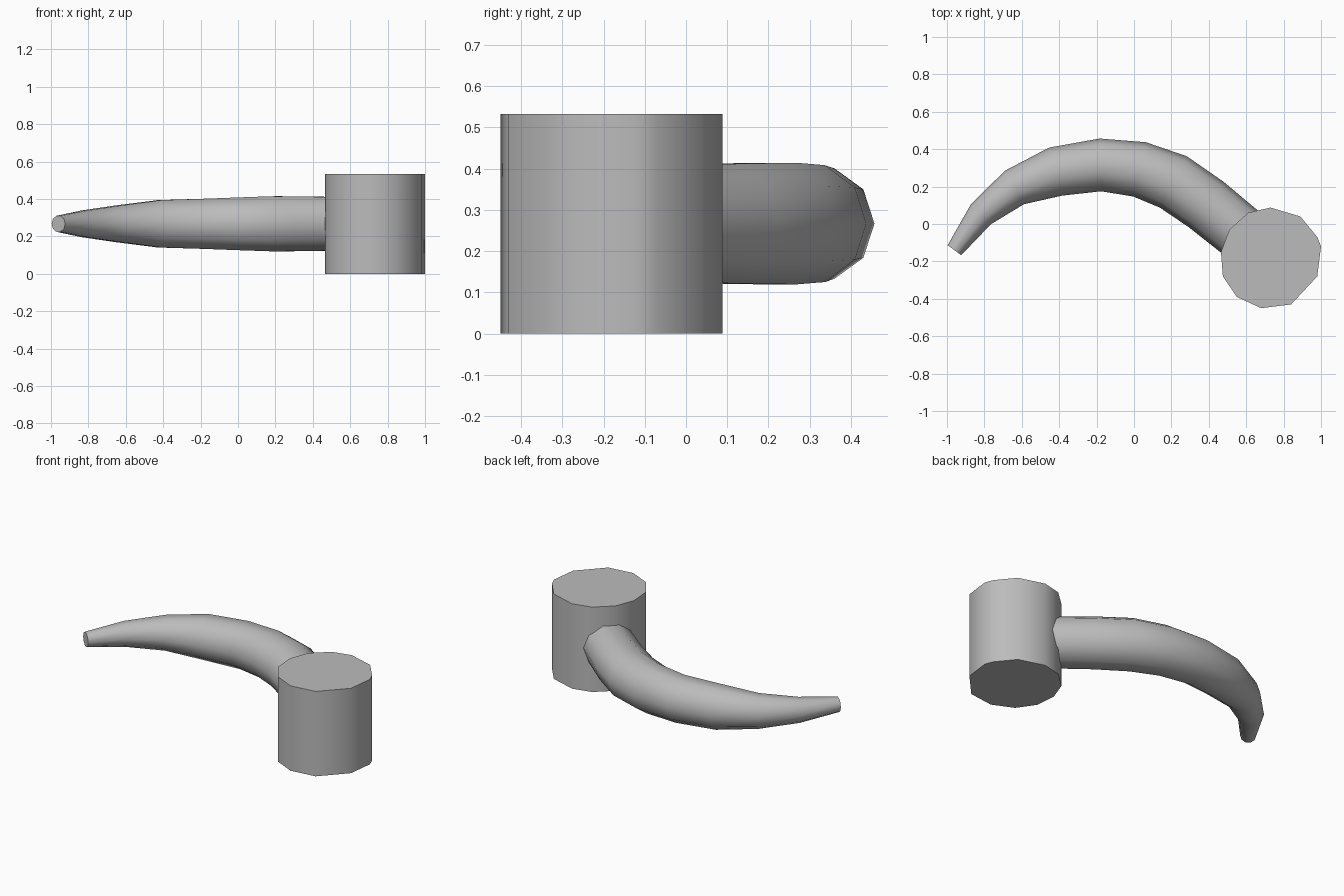
import bpy, bmesh, math
from mathutils import Vector

if "Cube" in bpy.data.objects:
    bpy.data.objects.remove(bpy.data.objects["Cube"], do_unlink=True)

grey = bpy.data.materials.new("plain grey")
grey.use_nodes = True
colour = (0.5, 0.5, 0.5, 1)
grey.diffuse_color = colour
grey.node_tree.nodes["Principled BSDF"].inputs["Base Color"].default_value = colour


def loft(name, rings, angle):
    """Skin a list of equal-sized point rings and cap both ends."""
    bm = bmesh.new()
    loops = [[bm.verts.new(p) for p in ring] for ring in rings]
    n = len(loops[0])
    for a, b in zip(loops, loops[1:]):
        for i in range(n):
            j = (i + 1) % n
            bm.faces.new((a[i], a[j], b[j], b[i]))
    bm.faces.new(loops[0][::-1])
    bm.faces.new(loops[-1])
    bmesh.ops.recalc_face_normals(bm, faces=bm.faces)
    mesh = bpy.data.meshes.new(name)
    bm.to_mesh(mesh)
    bm.free()
    mesh.materials.append(grey)
    obj = bpy.data.objects.new(name, mesh)
    bpy.context.collection.objects.link(obj)
    bpy.ops.object.select_all(action='DESELECT')
    obj.select_set(True)
    bpy.context.view_layer.objects.active = obj
    bpy.ops.object.shade_smooth_by_angle(angle=math.radians(angle))
    return obj


# Upright drum with slightly uneven sides
outline = [(1, -.12), (.98, -.28), (.84, -.43), (.68, -.45), (.55, -.39),
           (.475, -.28), (.465, -.15), (.51, -.03), (.61, .06), (.73, .088),
           (.89, .04), (.98, -.07)]
loft("drum", [[(x, y, z) for x, y in outline] for z in (0, .533)], 40)

# Curved tapering arm: centre x, centre y, radius from the tip to the drum
path = [(-.96, -.14, .045), (-.82, .05, .075), (-.64, .195, .103),
        (-.42, .28, .133), (-.18, .316, .141), (.03, .292, .149),
        (.21, .225, .155), (.385, .105, .153), (.6, -.07, .149)]
centres = [Vector((x, y, .267)) for x, y, r in path]
sides = 10
rings = []
for k, (x, y, r) in enumerate(path):
    along = centres[min(k + 1, len(path) - 1)] - centres[max(k - 1, 0)]
    across = along.cross(Vector((0, 0, 1))).normalized()
    rings.append([centres[k] + r * (across * math.cos(t) + Vector((0, 0, math.sin(t))))
                  for t in (math.tau * i / sides for i in range(sides))])
loft("curved_arm", rings, 40)
